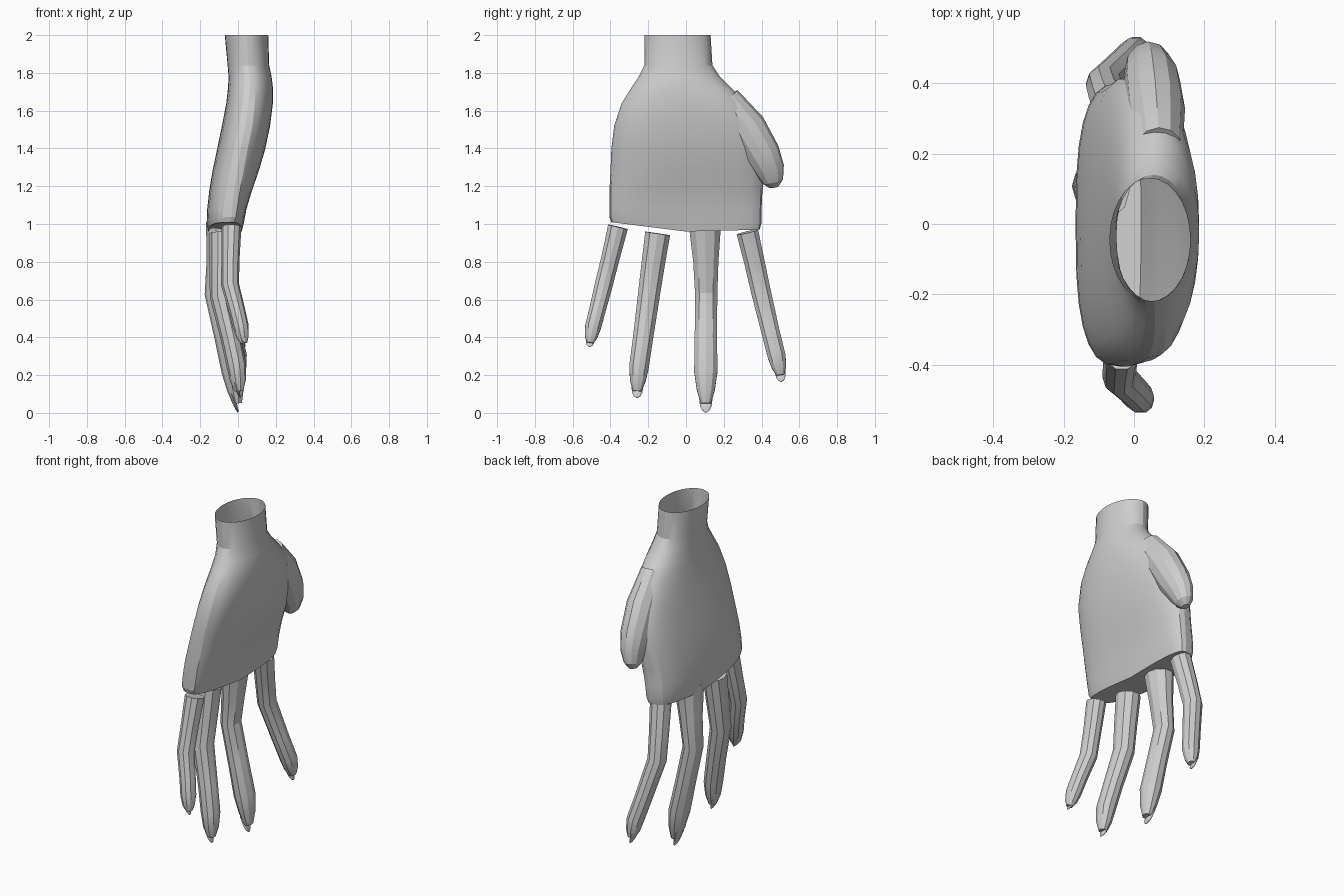
import bpy, bmesh, math
from mathutils import Vector

skin = bpy.data.materials.new("plain grey")
skin.diffuse_color = (0.62, 0.62, 0.62, 1)


def loft(name, rings, cap_start=True, cap_end=True):
    """Skin a list of equal-length point rings into one mesh object."""
    bm = bmesh.new()
    vs = [[bm.verts.new(p) for p in r] for r in rings]
    n = len(vs[0])
    for a, b in zip(vs, vs[1:]):
        for i in range(n):
            j = (i + 1) % n
            bm.faces.new((a[i], a[j], b[j], b[i]))
    if cap_start:
        bm.faces.new(vs[0][::-1])
    if cap_end:
        bm.faces.new(vs[-1])
    bmesh.ops.recalc_face_normals(bm, faces=bm.faces)
    me = bpy.data.meshes.new(name)
    bm.to_mesh(me)
    bm.free()
    me.materials.append(skin)
    ob = bpy.data.objects.new(name, me)
    bpy.context.collection.objects.link(ob)
    bpy.context.view_layer.objects.active = ob
    ob.select_set(True)
    bpy.ops.object.shade_smooth_by_angle(angle=math.radians(20))
    ob.select_set(False)
    return ob


def tube(name, path, sides=10, flat=1.0):
    """Tube along (x, y, z, radius) points; flat scales its thickness in x."""
    pts = [Vector(p[:3]) for p in path]
    rings = []
    for i, p in enumerate(pts):
        t = (pts[min(i + 1, len(pts) - 1)] - pts[max(i - 1, 0)]).normalized()
        u = Vector((1, 0, 0))
        u = (u - t * u.dot(t)).normalized()
        v = t.cross(u)
        r = path[i][3]
        rings.append([p + u * r * flat * math.cos(a) + v * r * math.sin(a)
                      for a in (math.tau * k / sides for k in range(sides))])
    return loft(name, rings)


# Palm and wrist: z, y min, y max, dorsal x, palm x, edge x, roundness
sections = [
    (2.00, -0.22, 0.13, -0.07, 0.16, 0.045, 1.0),
    (1.84, -0.22, 0.14, -0.055, 0.165, 0.055, 1.0),
    (1.78, -0.25, 0.18, -0.05, 0.178, 0.06, 1.0),
    (1.72, -0.29, 0.24, -0.053, 0.185, 0.06, 0.95),
    (1.64, -0.34, 0.32, -0.062, 0.185, 0.055, 0.9),
    (1.52, -0.38, 0.39, -0.085, 0.17, 0.04, 0.85),
    (1.40, -0.395, 0.42, -0.11, 0.145, 0.015, 0.85),
    (1.28, -0.40, 0.42, -0.135, 0.11, -0.005, 0.8),
    (1.18, -0.405, 0.405, -0.152, 0.075, -0.02, 0.75),
    (1.08, -0.405, 0.40, -0.163, 0.045, -0.03, 0.7),
    (1.00, -0.405, 0.40, -0.166, 0.03, -0.035, 0.7),
    (0.96, -0.395, 0.39, -0.158, 0.02, -0.04, 0.7),
]
N = 28


def power(c, e):
    return math.copysign(abs(c) ** e, c)


rings = []
for z, y0, y1, xl, xr, xe, e in sections:
    ring = []
    for k in range(N):
        a = math.tau * k / N
        y = (y0 + y1) / 2 + (y1 - y0) / 2 * power(math.cos(a), e)
        s = power(math.sin(a), e)
        x = xe + s * ((xr - xe) if s > 0 else (xe - xl))
        # knuckle line rises towards the little finger
        rise = max(0, 1.1 - z) / 0.14 * (0.05 * max(0, -y / 0.4) + 0.01 * max(0, y / 0.4))
        ring.append((x, y, z + rise))
    rings.append(ring)
loft("palm", rings, cap_start=False)

# Thumb stub
tube("thumb", [(0.07, 0.21, 1.66, 0.08), (0.06, 0.325, 1.51, 0.10),
               (0.05, 0.405, 1.37, 0.095), (0.04, 0.445, 1.285, 0.078),
               (0.03, 0.46, 1.225, 0.055), (0.025, 0.465, 1.195, 0.025)],
     sides=12, flat=0.85)

# Fingers: knuckle, mid segment, joint, lower joint, pad, pad end, rounded end
fingers = {
    "little": [(-0.035, -0.36, 0.985, 0.056), (-0.04, -0.40, 0.82, 0.051),
               (-0.042, -0.435, 0.68, 0.05), (-0.005, -0.47, 0.54, 0.046),
               (0.015, -0.492, 0.455, 0.045), (0.025, -0.503, 0.40, 0.034),
               (0.033, -0.508, 0.37, 0.018)],
    "ring": [(-0.085, -0.15, 0.95, 0.07), (-0.088, -0.175, 0.78, 0.065),
             (-0.092, -0.197, 0.62, 0.061), (-0.04, -0.227, 0.40, 0.056),
             (-0.008, -0.248, 0.25, 0.055), (0.0, -0.255, 0.17, 0.044),
             (0.005, -0.258, 0.115, 0.024)],
    "middle": [(-0.09, 0.10, 1.0, 0.09), (-0.105, 0.105, 0.8, 0.07),
               (-0.122, 0.107, 0.63, 0.062), (-0.07, 0.105, 0.40, 0.062),
               (-0.03, 0.105, 0.22, 0.065), (-0.013, 0.105, 0.12, 0.05),
               (-0.004, 0.105, 0.05, 0.028)],
    "index": [(-0.06, 0.325, 0.957, 0.061), (-0.075, 0.362, 0.80, 0.057),
              (-0.085, 0.395, 0.65, 0.055), (-0.035, 0.445, 0.44, 0.051),
              (0.0, 0.48, 0.30, 0.05), (0.007, 0.493, 0.24, 0.04),
              (0.012, 0.50, 0.20, 0.022)],
}
tips = {"little": (0.04, -0.511, 0.35), "ring": (0.012, -0.26, 0.08),
        "middle": (0.0, 0.105, 0.003), "index": (0.015, 0.505, 0.165)}
for name, path in fingers.items():
    tube(name + "_finger", path, flat=0.88 if name == "middle" else 0.95)
    # Nail: thin tongue along the back of the fingertip
    b, t, r = path[5], tips[name], path[5][3]
    start = Vector((b[0] - r * 0.75, b[1], b[2] + 0.02))
    end = Vector(t)
    nail = []
    for f, w in ((0, 0.55), (0.35, 0.75), (0.75, 0.62), (0.92, 0.4), (1, 0.12)):
        nail.append((*start.lerp(end, f), r * w))
    tube(name + "_nail", nail, sides=8, flat=0.3)
